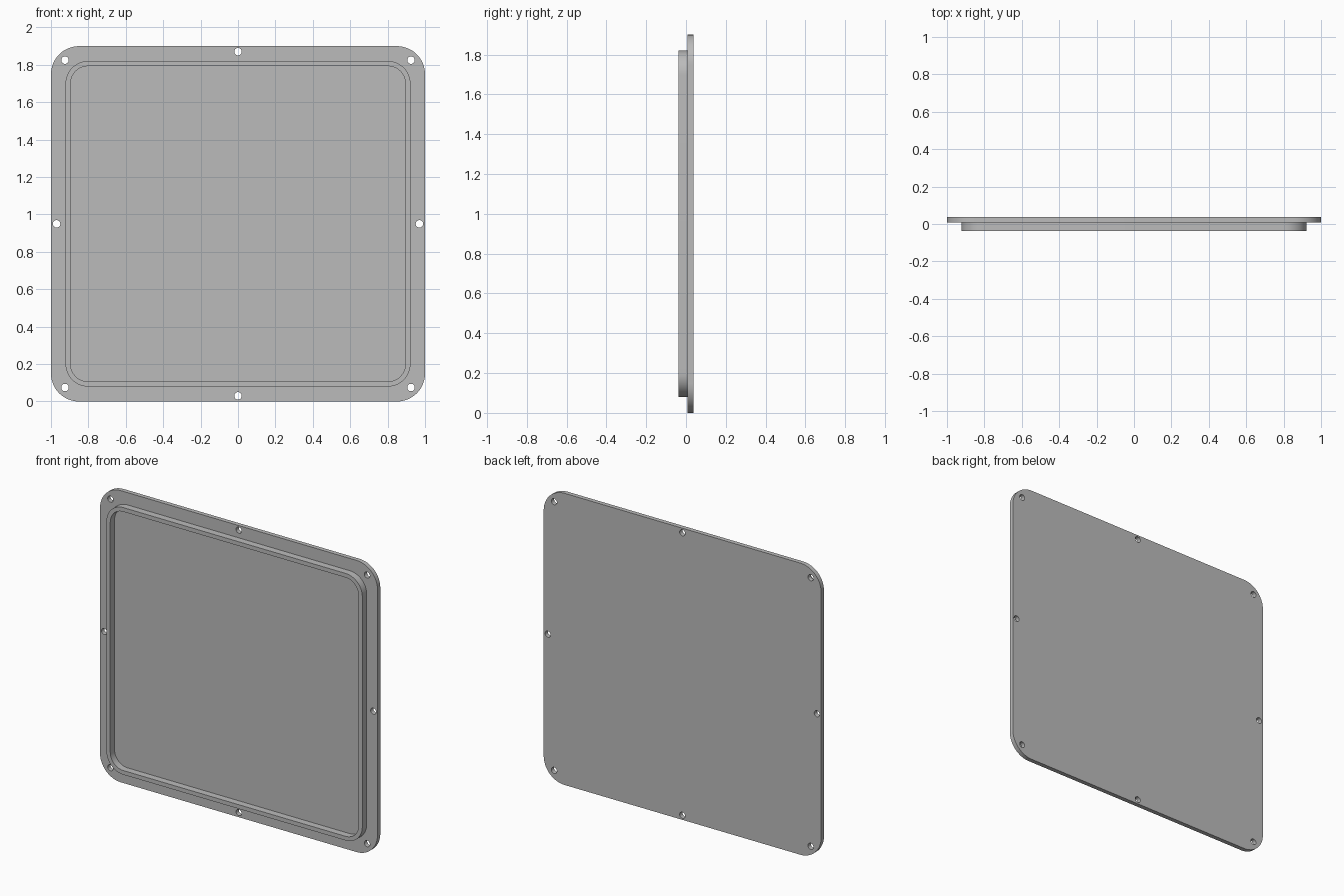
import bpy
import bmesh
from math import cos, sin, pi, radians

cube = bpy.data.objects.get("Cube")
if cube:
    bpy.data.objects.remove(cube, do_unlink=True)

WIDTH, HEIGHT = 2.0, 1.9
MID_Z = HEIGHT / 2
BACK, SEAT, FRONT = 0.037, 0.008, -0.037   # depth levels along y

grey = bpy.data.materials.new("plain_grey")
grey.use_nodes = True
colour = (0.5, 0.5, 0.5, 1)
grey.diffuse_color = colour
grey.node_tree.nodes["Principled BSDF"].inputs["Base Color"].default_value = colour


def rounded_rect(half_w, half_h, radius, steps=12):
    """Outline of a rounded rectangle around the panel centre."""
    points = []
    for quarter, (sx, sz) in enumerate([(1, 1), (-1, 1), (-1, -1), (1, -1)]):
        for i in range(steps + 1):
            a = (quarter + i / steps) * pi / 2
            points.append((sx * (half_w - radius) + radius * cos(a),
                           sz * (half_h - radius) + radius * sin(a)))
    return points


def circle(x, z, radius, steps=24):
    return [(x + radius * cos(2 * pi * i / steps),
             z + radius * sin(2 * pi * i / steps)) for i in range(steps)]


def slab(name, outlines, y_front, y_back):
    """Extrude the first outline through y, with the others as openings."""
    curve = bpy.data.curves.new(name, "CURVE")
    curve.dimensions = "2D"
    curve.fill_mode = "BOTH"
    curve.extrude = (y_back - y_front) / 2
    for outline in outlines:
        spline = curve.splines.new("POLY")
        spline.points.add(len(outline) - 1)
        for point, (x, z) in zip(spline.points, outline):
            point.co = (x, z, 0, 1)
        spline.use_cyclic_u = True
    obj = bpy.data.objects.new(name, curve)
    bpy.context.collection.objects.link(obj)
    obj.location = (0, (y_front + y_back) / 2, MID_Z)
    obj.rotation_euler.x = radians(90)

    bpy.ops.object.select_all(action="DESELECT")
    obj.select_set(True)
    bpy.context.view_layer.objects.active = obj
    bpy.ops.object.convert(target="MESH")
    obj = bpy.context.object
    bpy.ops.object.transform_apply(location=True, rotation=True, scale=True)

    bm = bmesh.new()
    bm.from_mesh(obj.data)
    bmesh.ops.remove_doubles(bm, verts=bm.verts, dist=0.0001)
    bmesh.ops.recalc_face_normals(bm, faces=bm.faces)
    bm.to_mesh(obj.data)
    bm.free()
    obj.data.materials.clear()
    obj.data.materials.append(grey)
    bpy.ops.object.shade_smooth_by_angle(angle=radians(30))
    return obj


# Back plate with screw holes at the corners and the middle of each side
hole_spots = [(sx * 0.925, sz * 0.875) for sx in (-1, 1) for sz in (-1, 1)]
hole_spots += [(-0.97, 0), (0.97, 0), (0, -0.92), (0, 0.92)]
holes = [circle(x, z, 0.02) for x, z in hole_spots]
slab("back_plate", [rounded_rect(WIDTH / 2, HEIGHT / 2, 0.15)] + holes, SEAT, BACK)

# Raised rim standing on the front of the plate
slab("front_rim", [rounded_rect(0.922, 0.87, 0.12),
                   rounded_rect(0.895, 0.843, 0.093)], FRONT, SEAT)
